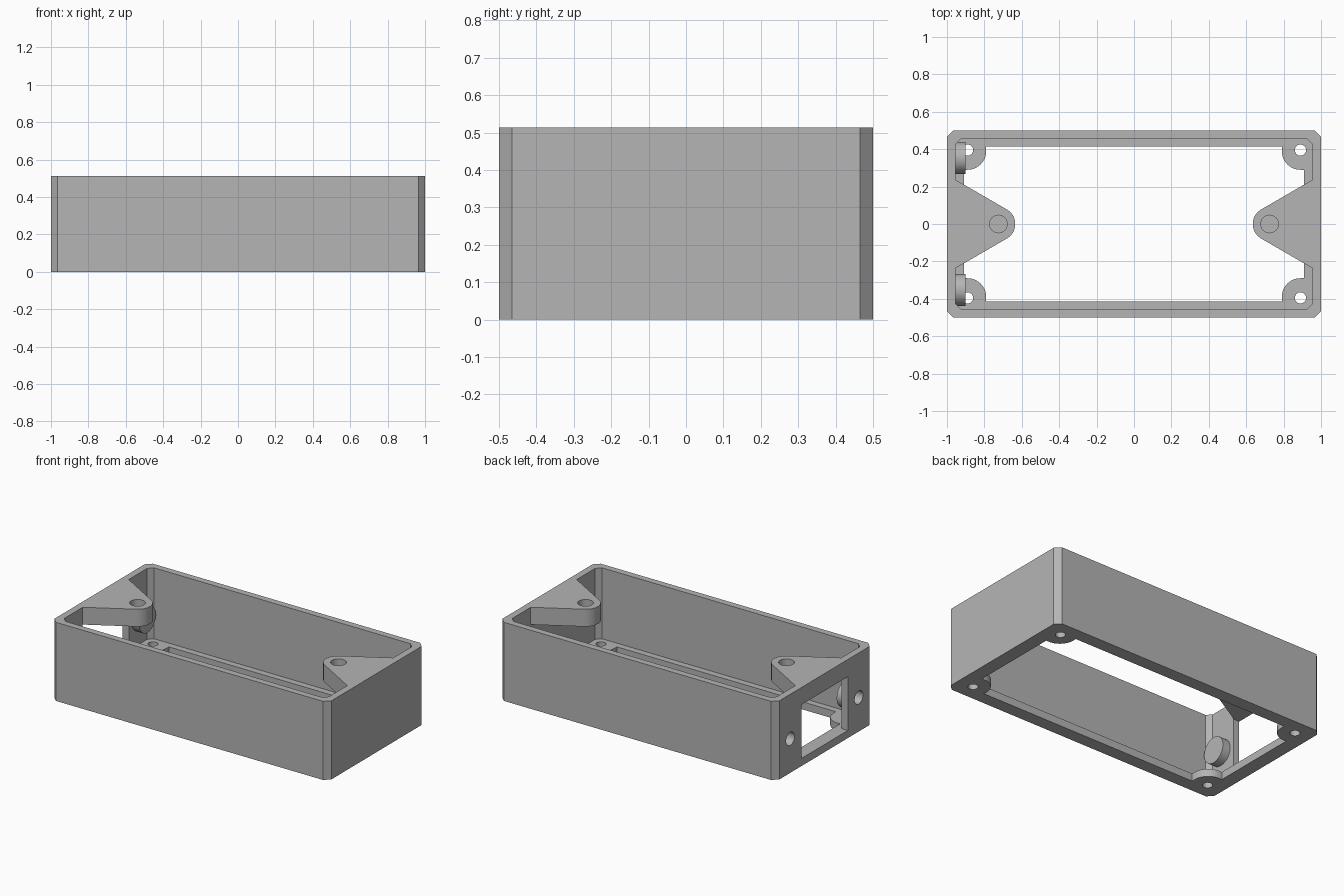
import bpy, bmesh
from math import sin, cos, radians
from mathutils import Matrix

if "Cube" in bpy.data.objects:
    bpy.data.objects.remove(bpy.data.objects["Cube"], do_unlink=True)

HEIGHT, FLOOR, TAB_Z = 0.513, 0.05, 0.40
TURN_X = Matrix(((0, 0, 1), (1, 0, 0), (0, 1, 0))).to_4x4()   # profile in yz, extruded on x

grey = bpy.data.materials.new("matte_grey")
grey.use_nodes = True
colour = (0.46, 0.46, 0.46, 1)
grey.diffuse_color = colour
grey.node_tree.nodes["Principled BSDF"].inputs["Base Color"].default_value = colour


def prism(name, points, low, high, turn=None):
    """Extrude a closed outline between two levels."""
    bm = bmesh.new()
    base = bm.faces.new([bm.verts.new((x, y, low)) for x, y in points])
    top = bmesh.ops.extrude_face_region(bm, geom=[base])["geom"]
    bmesh.ops.translate(bm, vec=(0, 0, high - low),
                        verts=[v for v in top if isinstance(v, bmesh.types.BMVert)])
    if turn:
        bm.transform(turn)
    bmesh.ops.recalc_face_normals(bm, faces=bm.faces)
    mesh = bpy.data.meshes.new(name)
    bm.to_mesh(mesh)
    bm.free()
    mesh.materials.append(grey)
    obj = bpy.data.objects.new(name, mesh)
    bpy.context.collection.objects.link(obj)
    return obj


def rect(x, y, c=0.0):
    """Rectangle outline with optional chamfered corners."""
    if not c:
        return [(-x, -y), (x, -y), (x, y), (-x, y)]
    return [(c - x, -y), (x - c, -y), (x, c - y), (x, y - c),
            (x - c, y), (c - x, y), (-x, y - c), (-x, c - y)]


def arc(cx, cy, r, start=0, end=360, steps=32):
    count = steps if end - start == 360 else steps + 1
    angles = [radians(start + (end - start) * i / steps) for i in range(count)]
    return [(cx + r * cos(a), cy + r * sin(a)) for a in angles]


def combine(target, tool, operation):
    """Apply a boolean and discard its tool."""
    mod = target.modifiers.new("combine", "BOOLEAN")
    mod.operation, mod.solver, mod.object = operation, "EXACT", tool
    bpy.context.view_layer.objects.active = target
    bpy.ops.object.modifier_apply(modifier=mod.name)
    bpy.data.objects.remove(tool, do_unlink=True)


def add(*args):
    combine(case, prism(*args), "UNION")


def cut(*args):
    combine(case, prism(*args), "DIFFERENCE")


# Chamfered shell with an open top and a narrow floor flange
case = prism("enclosure_case", rect(1, 0.5, 0.035), 0, HEIGHT)
cut("cavity", rect(0.955, 0.457, 0.03), FLOOR, 0.7)
cut("floor_opening", rect(0.91, 0.415), -0.1, 0.1)

# Rounded screw corners in the floor
for sx in (-1, 1):
    for sy in (-1, 1):
        lug = [(0.97, 0.29)] + arc(0.89, 0.39, 0.1, 270, 180, 16) + [(0.79, 0.47), (0.97, 0.47)]
        add("floor_lug", [(sx * x, sy * y) for x, y in lug], 0, FLOOR)
        cut("floor_screw_hole", arc(sx * 0.89, sy * 0.395, 0.03), -0.1, 0.1)

# End window with a blind screw boss on each side
cut("end_window", [(-0.24, FLOOR), (0.24, FLOOR), (0.24, TAB_Z), (-0.24, TAB_Z)],
    -1.1, -0.93, TURN_X)
for sy in (-1, 1):
    add("wall_boss", arc(sy * 0.353, 0.222, 0.085, steps=48), -0.98, -0.90, TURN_X)
    cut("wall_screw_hole", arc(sy * 0.353, 0.222, 0.043), -1.1, -0.925, TURN_X)

# Triangular lid tabs with rounded tips and blind holes
for sx in (-1, 1):
    tab = [(0.98, 0.237), (0.955, 0.237)] + arc(0.725, 0, 0.09, 120, 240, 20) \
        + [(0.955, -0.237), (0.98, -0.237)]
    add("lid_tab", [(sx * x, y) for x, y in tab], TAB_Z, HEIGHT)
    cut("lid_screw_hole", arc(sx * 0.725, 0, 0.047), TAB_Z + 0.02, 0.7)

# Smooth the round walls and keep the hard edges
bpy.ops.object.select_all(action="DESELECT")
case.select_set(True)
bpy.context.view_layer.objects.active = case
bpy.ops.object.shade_smooth_by_angle(angle=radians(25))
